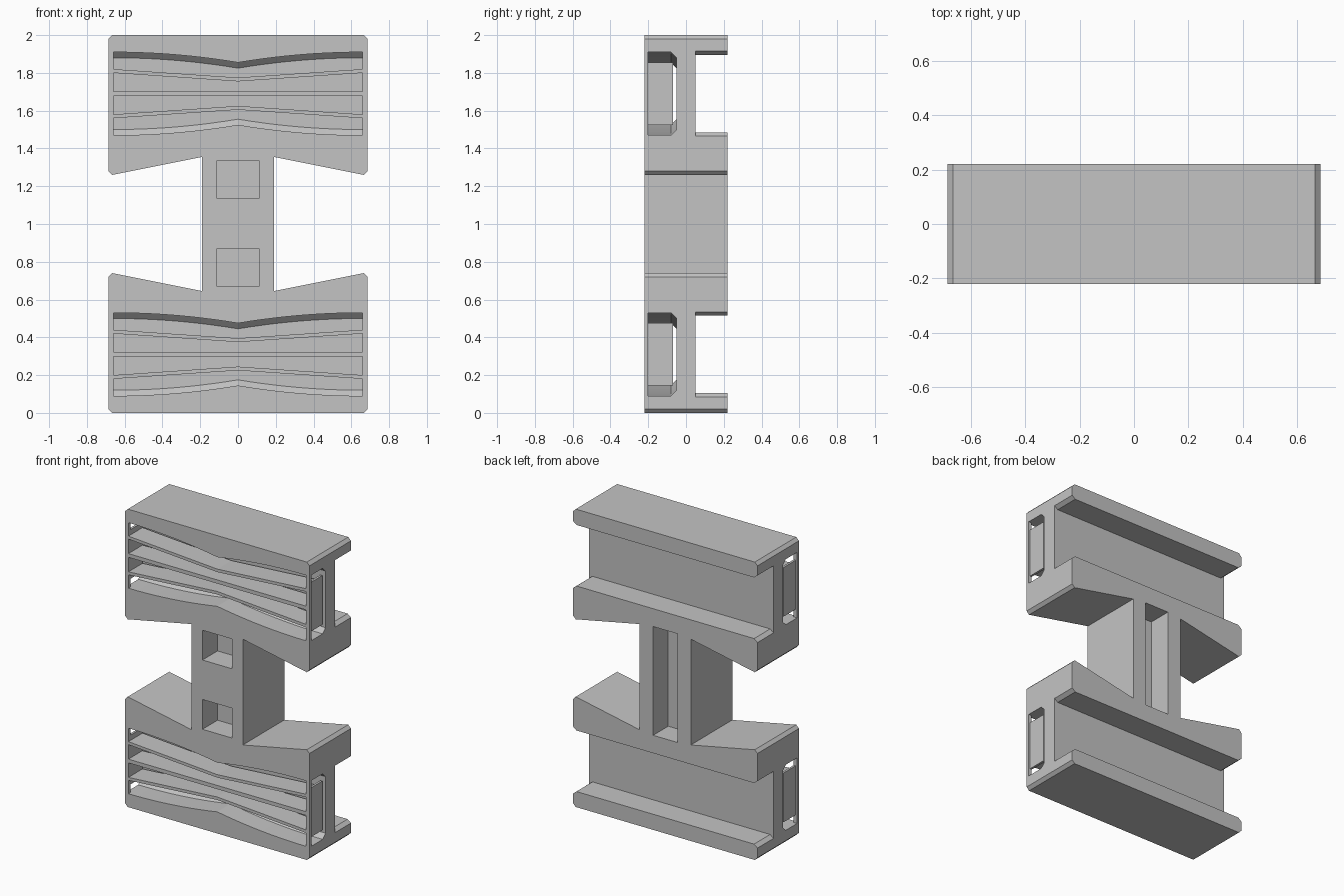
import bpy
import bmesh

if "Cube" in bpy.data.objects:
    bpy.data.objects.remove(bpy.data.objects["Cube"], do_unlink=True)

grey = bpy.data.materials.new("plain_grey")
grey.use_nodes = True
grey.diffuse_color = (0.55, 0.55, 0.55, 1)
grey.node_tree.nodes["Principled BSDF"].inputs["Base Color"].default_value = grey.diffuse_color


def loft(name, rings):
    """Solid through (y, [(x, z), ...]) outlines ordered along y."""
    bm = bmesh.new()
    loops = [[bm.verts.new((x, y, z)) for x, z in pts] for y, pts in rings]
    bm.faces.new(loops[0])
    bm.faces.new(loops[-1])
    n = len(loops[0])
    for a, b in zip(loops, loops[1:]):
        for i in range(n):
            j = (i + 1) % n
            bm.faces.new((a[i], a[j], b[j], b[i]))
    bmesh.ops.recalc_face_normals(bm, faces=bm.faces)
    mesh = bpy.data.meshes.new(name)
    bm.to_mesh(mesh)
    bm.free()
    mesh.materials.append(grey)
    obj = bpy.data.objects.new(name, mesh)
    bpy.context.collection.objects.link(obj)
    return obj


def prism(name, pts, y0, y1):
    return loft(name, [(y0, pts), (y1, pts)])


def rect(x0, x1, z0, z1):
    return [(x0, z0), (x1, z0), (x1, z1), (x0, z1)]


def cut(target, cutter):
    cutter.hide_render = True
    mod = target.modifiers.new("cut", "BOOLEAN")
    mod.operation = "DIFFERENCE"
    mod.solver = "EXACT"
    mod.object = cutter
    bpy.context.view_layer.objects.active = target
    bpy.ops.object.modifier_apply(modifier=mod.name)
    bpy.data.objects.remove(cutter, do_unlink=True)


HALF, INNER, DEPTH = 0.685, 0.66, 0.22

# Body outline: one quarter, mirrored in z and then in x
quarter = [(0.19, 1.355), (0.665, 1.26), (HALF, 1.28), (HALF, 1.98), (0.665, 2.0)]
right = [(x, 2 - z) for x, z in reversed(quarter)] + quarter
outline = right + [(-x, z) for x, z in reversed(right)]
body = prism("body", outline, -DEPTH, DEPTH)


def bowed(cz, end, shrink=0.0):
    """Opening outline whose top and bottom pinch toward the middle."""
    steps = 10
    xs = [INNER * i / steps for i in range(-steps, steps + 1)]
    if end > INNER:
        xs = [-end] + xs + [end]
    top = []
    for x in xs:
        t = min(abs(x) / INNER, 1)
        top.append((x, 0.165 - shrink + 0.055 * (1 - (1 - t) ** 2)))
    return ([(x, cz + h) for x, h in top]
            + [(x, cz - h) for x, h in reversed(top)])


def rib(name, cz, end_top, mid_top, end_low, mid_low):
    pts = [(-INNER, cz + end_top), (0, cz + mid_top), (INNER, cz + end_top),
           (INNER, cz + end_low), (0, cz + mid_low), (-INNER, cz + end_low)]
    prism(name, pts, -DEPTH, -0.07)


for level, cz in (("upper", 1.69), ("lower", 0.31)):
    # Hollow behind the grille, open at both ends, chamfered at the rear
    cut(body, loft("hollow", [(-0.20, bowed(cz, 0.8)),
                              (-0.08, bowed(cz, 0.8)),
                              (-0.05, bowed(cz, 0.8, 0.03))]))
    cut(body, prism("front_opening", bowed(cz, INNER), -0.3, -0.15))

    # Rear channel flaring at its ends
    side = [(INNER, -0.205), (HALF, -0.225), (0.75, -0.225)]
    half = side + [(x, -z) for x, z in reversed(side)]
    channel = [(x, cz + z) for x, z in half]
    channel += [(-x, cz + z) for x, z in reversed(half)]
    cut(body, prism("rear_channel", channel, 0.05, 0.3))

    # Grille ribs
    rib(level + "_rib_top", cz, 0.13, 0.085, 0.11, 0.065)
    rib(level + "_rib_middle", cz, 0.0125, 0.0125, -0.0125, -0.0125)
    rib(level + "_rib_bottom", cz, -0.11, -0.065, -0.13, -0.085)

    # End plates joining the ribs
    for label, s in (("left", 1), ("right", -1)):
        x0, x1 = sorted((s * INNER, s * 0.675))
        prism(f"{level}_{label}_end_plate",
              rect(x0, x1, cz - 0.165, cz + 0.165), -0.205, -0.07)

# Square pockets in the front of the neck and a slot in its back
for z in (0.67, 1.135):
    cut(body, prism("pocket", rect(-0.11, 0.11, z, z + 0.2), -0.3, -0.06))
cut(body, prism("back_slot", rect(-0.09, 0.09, 0.635, 1.365), 0.06, 0.3))
